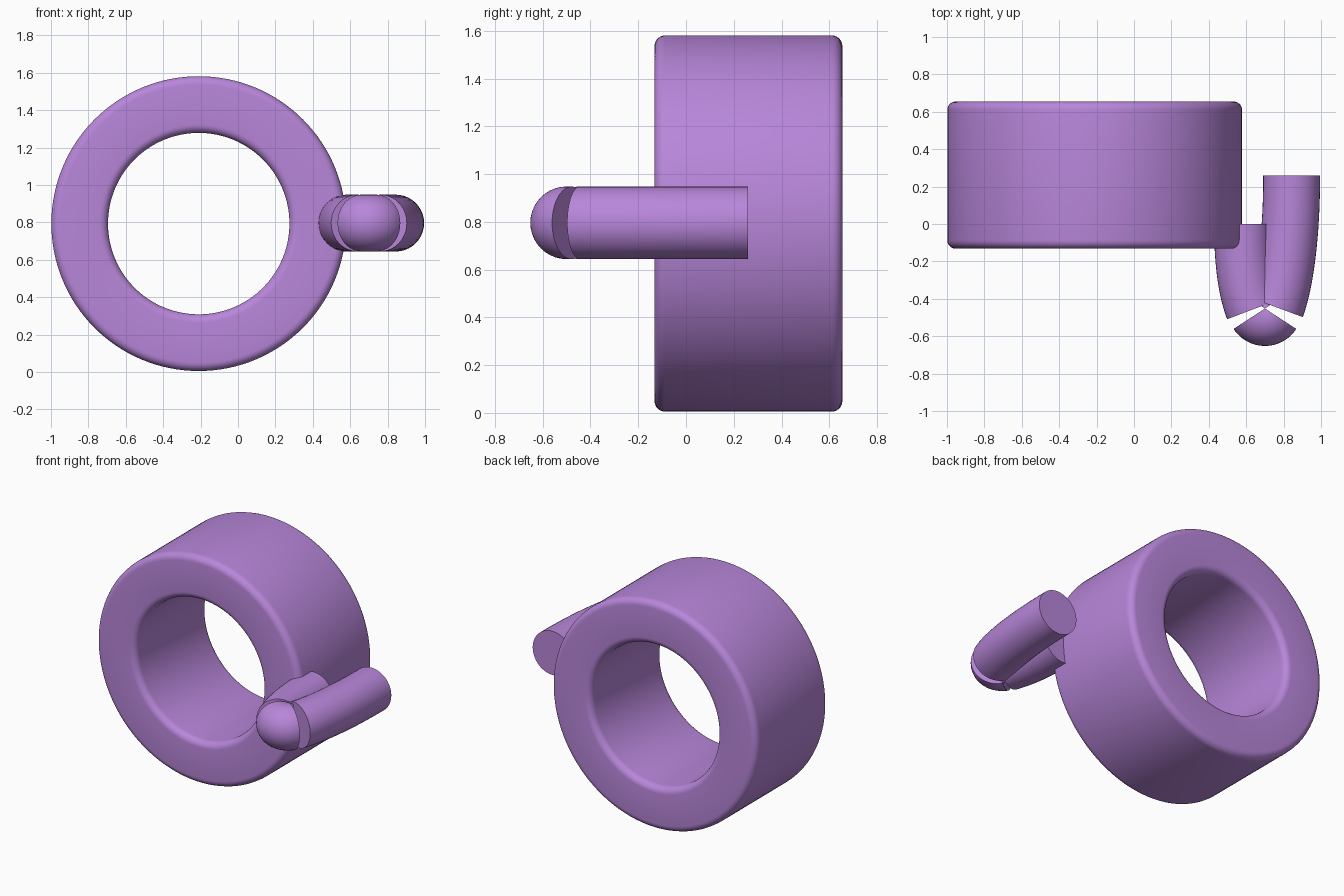
import bpy, bmesh, math
from mathutils import Vector

if "Cube" in bpy.data.objects:
    bpy.data.objects.remove(bpy.data.objects["Cube"])

purple = bpy.data.materials.new("purple")
purple.diffuse_color = (0.48, 0.24, 0.70, 1)
purple.use_nodes = True
purple.node_tree.nodes["Principled BSDF"].inputs["Base Color"].default_value = purple.diffuse_color


def finish(name, bm):
    bmesh.ops.recalc_face_normals(bm, faces=bm.faces)
    me = bpy.data.meshes.new(name)
    bm.to_mesh(me)
    bm.free()
    me.materials.append(purple)
    ob = bpy.data.objects.new(name, me)
    bpy.context.collection.objects.link(ob)
    bpy.ops.object.select_all(action='DESELECT')
    ob.select_set(True)
    bpy.context.view_layer.objects.active = ob
    bpy.ops.object.shade_smooth_by_angle(angle=math.radians(40))
    return ob


def skin(bm, rings, closed):
    n = len(rings[0])
    pairs = list(zip(rings, rings[1:]))
    if closed:
        pairs.append((rings[-1], rings[0]))
    for a, b in pairs:
        for i in range(n):
            j = (i + 1) % n
            bm.faces.new((a[i], a[j], b[j], b[i]))


def tube(name, path, radius, sides=40):
    """Round tube along (x, y, tangent) stations in the plane z = 0.796."""
    bm = bmesh.new()
    rings = []
    for p, t in path:
        side = Vector((-t.y, t.x, 0)).normalized()
        rings.append([bm.verts.new(Vector((p.x, p.y, 0.796))
                      + side * radius * math.cos(a) + Vector((0, 0, radius * math.sin(a))))
                      for a in (2 * math.pi * k / sides for k in range(sides))])
    skin(bm, rings, False)
    bm.faces.new(rings[0])
    bm.faces.new(rings[-1])
    return finish(name, bm)


def bezier(p0, p1, p2, p3, n=20):
    p0, p1, p2, p3 = (Vector(p) for p in (p0, p1, p2, p3))
    out = []
    for k in range(n + 1):
        t = k / n
        s = 1 - t
        out.append((s**3 * p0 + 3 * s * s * t * p1 + 3 * s * t * t * p2 + t**3 * p3,
                    s * s * (p1 - p0) + 2 * s * t * (p2 - p1) + t * t * (p3 - p2)))
    return out


# Thick ring: rounded rectangle section turned about the y axis
R_IN, R_OUT, Y0, Y1, B = 0.485, 0.788, -0.132, 0.655, 0.045
section = []
for r, y, start in ((R_OUT - B, Y1 - B, 0), (R_IN + B, Y1 - B, 90),
                    (R_IN + B, Y0 + B, 180), (R_OUT - B, Y0 + B, 270)):
    for k in range(7):
        a = math.radians(start + 15 * k)
        section.append((r + B * math.cos(a), y + B * math.sin(a)))
bm = bmesh.new()
N = 128
rings = [[bm.verts.new((-0.21 + r * math.cos(a), y, 0.793 + r * math.sin(a))) for r, y in section]
         for a in (2 * math.pi * k / N for k in range(N))]
skin(bm, rings, True)
finish("ring_body", bm)

# Hook: short inner arm, long outer arm and the tight bend joining them
tube("hook_inner_arm", bezier((0.58, 0), (0.58, -0.2), (0.60, -0.35), (0.64, -0.455)), 0.152)
tube("hook_outer_arm", bezier((0.843, 0.26), (0.843, -0.05), (0.81, -0.31), (0.76, -0.445)), 0.152)
bend = []
for k in range(25):
    a = math.radians(213 + 114 * k / 24)
    bend.append((Vector((0.70 + 0.048 * math.cos(a), -0.452 + 0.048 * math.sin(a))),
                 Vector((-math.sin(a), math.cos(a)))))
tube("hook_bend", bend, 0.152)
